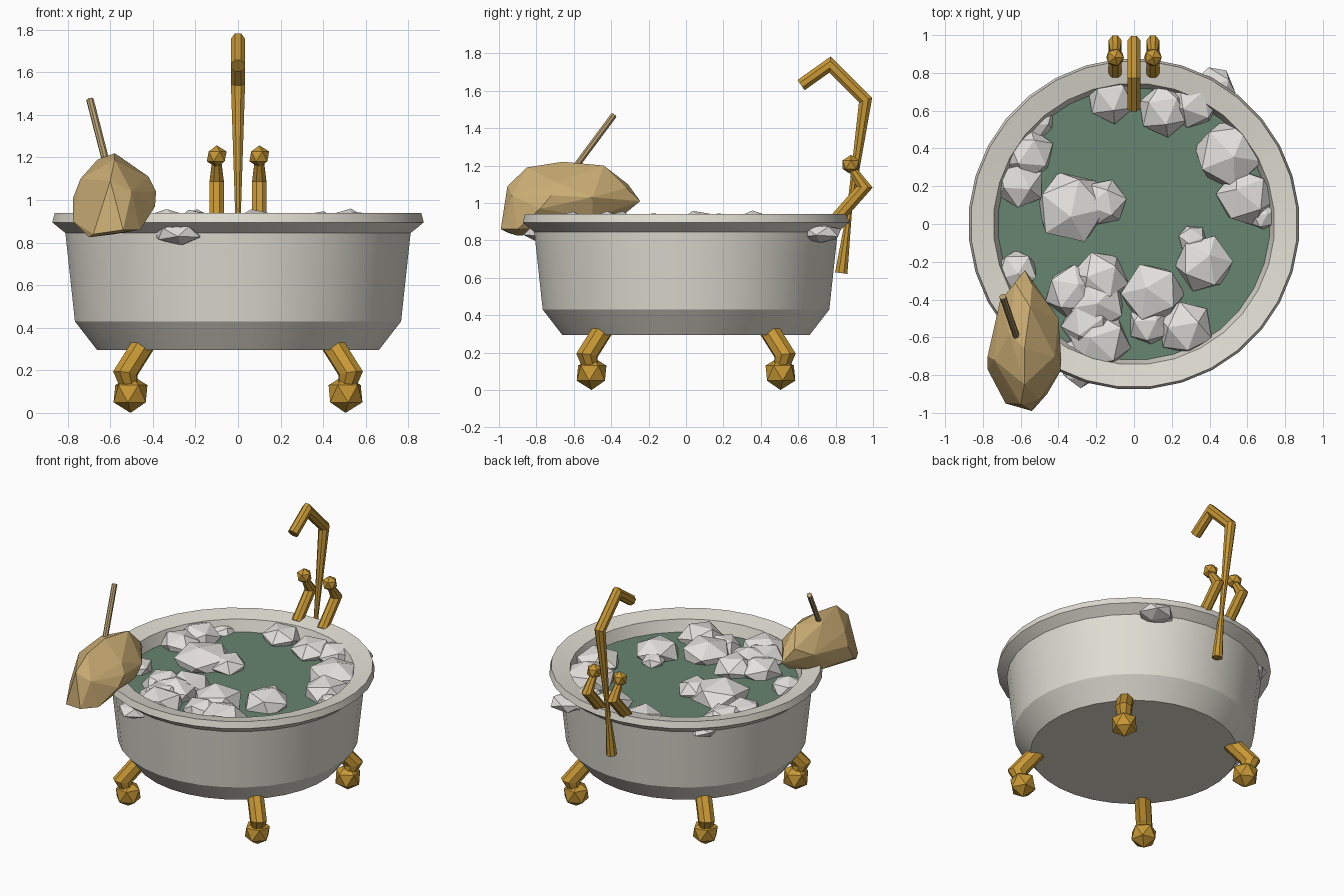
import bpy, bmesh, math, random
from mathutils import Vector, Matrix, Euler

if "Cube" in bpy.data.objects:
    bpy.data.objects.remove(bpy.data.objects["Cube"])

random.seed(4)

def material(name, rgb):
    m = bpy.data.materials.new(name)
    m.diffuse_color = (*rgb, 1)
    m.use_nodes = True
    m.node_tree.nodes["Principled BSDF"].inputs["Base Color"].default_value = m.diffuse_color
    return m

IVORY = material("ivory enamel", (0.74, 0.72, 0.64))
FOAM = material("white foam", (0.77, 0.75, 0.72))
GOLD = material("brass", (0.57, 0.31, 0.035))
WATER = material("green water", (0.135, 0.235, 0.16))
TAN = material("tan", (0.61, 0.43, 0.18))
STICK = material("stick brown", (0.45, 0.33, 0.16))

def finish(bm, name, mat, smooth=None):
    bmesh.ops.recalc_face_normals(bm, faces=bm.faces[:])
    me = bpy.data.meshes.new(name)
    bm.to_mesh(me)
    bm.free()
    me.materials.append(mat)
    if smooth:
        for p in me.polygons:
            p.use_smooth = True
        me.set_sharp_from_angle(angle=math.radians(smooth))
    ob = bpy.data.objects.new(name, me)
    bpy.context.collection.objects.link(ob)
    return ob

def loft(bm, rings):
    """Bridge equal rings of points and cap both ends."""
    rs = [[bm.verts.new(p) for p in ring] for ring in rings]
    n = len(rs[0])
    for a, b in zip(rs, rs[1:]):
        for i in range(n):
            j = (i + 1) % n
            bm.faces.new((a[i], a[j], b[j], b[i]))
    bm.faces.new(rs[0][::-1])
    bm.faces.new(rs[-1])

def tube(bm, path, radii, normal, sides=8):
    """Mitred tube along a planar path whose plane has the given normal."""
    pts = [Vector(p) for p in path]
    N = Vector(normal).normalized()
    rings = []
    for i, p in enumerate(pts):
        t1 = (p - pts[i - 1]).normalized() if i else (pts[1] - p).normalized()
        t2 = (pts[i + 1] - p).normalized() if i < len(pts) - 1 else t1
        T = (t1 + t2).normalized()
        B = N.cross(T) / max(T.dot(t1), 0.65)
        angles = [2 * math.pi * (k + 0.5) / sides for k in range(sides)]
        rings.append([p + radii[i] * (math.cos(a) * N + math.sin(a) * B) for a in angles])
    loft(bm, rings)

def ball(bm, centre, r, scale=(1, 1, 1), rot=(0, 0, 0)):
    m = Matrix.Translation(centre) @ Matrix.Diagonal((*scale, 1)) @ Euler(rot).to_matrix().to_4x4()
    bmesh.ops.create_icosphere(bm, subdivisions=1, radius=r, matrix=m)

def circle(r, z, n=32):
    return [(r * math.cos(2 * math.pi * (i + .5) / n), r * math.sin(2 * math.pi * (i + .5) / n), z)
            for i in range(n)]

# Round tub: outer wall, flared rim, inner wall
bm = bmesh.new()
profile = [(0.665, 0.295), (0.77, 0.43), (0.815, 0.845), (0.877, 0.895),
           (0.865, 0.94), (0.745, 0.915), (0.695, 0.75)]
loft(bm, [circle(r, z) for r, z in profile])
finish(bm, "tub", IVORY, 25)

# Water surface
bm = bmesh.new()
bm.faces.new([bm.verts.new(p) for p in circle(0.722, 0.835)])
finish(bm, "water", WATER)

# Four bent legs with ball feet
for sx, sy, label in ((-1, -1, "front_left"), (1, -1, "front_right"),
                      (-1, 1, "back_left"), (1, 1, "back_right")):
    bm = bmesh.new()
    tube(bm, [(sx * d, sy * d, z) for d, z in ((0.42, 0.36), (0.53, 0.185), (0.505, 0.10))],
         (0.055, 0.055, 0.04), (sy, -sx, 0))
    ball(bm, (sx * 0.505, sy * 0.505, 0.09), 0.09, rot=(0, 0, math.atan2(sy, sx)))
    finish(bm, label + "_leg", GOLD)

# Hooked spout, thin where it passes the rim
bm = bmesh.new()
tube(bm, [(0, 0.83, 0.625), (0, 0.873, 0.95), (0, 0.96, 1.55), (0, 0.77, 1.74), (0, 0.615, 1.63)],
     (0.036, 0.015, 0.036, 0.036, 0.036), (1, 0, 0))
finish(bm, "spout", GOLD)

# Two taps with faceted knobs
for sx, label in ((-1, "left"), (1, "right")):
    x = sx * 0.1
    bm = bmesh.new()
    tube(bm, [(x, 0.80, 0.91), (x, 0.955, 1.085), (x, 0.882, 1.19)], (0.037, 0.037, 0.022), (1, 0, 0))
    ball(bm, (x, 0.882, 1.205), 0.052)
    finish(bm, label + "_tap", GOLD)

# Foam lumps floating on the water: x, y, radius
lumps = [(-.12, .66, .125), (.16, .60, .135), (.32, .64, .13), (.42, .72, .115),
         (-.52, .55, .10), (-.56, .37, .135), (-.60, .21, .125),
         (-.33, .09, .19), (-.16, .115, .12),
         (.50, .37, .18), (.59, .14, .15), (.68, .04, .07),
         (.31, -.08, .075), (.37, -.21, .15),
         (-.62, -.25, .11), (-.33, -.36, .14), (-.18, -.29, .145), (-.20, -.42, .155),
         (-.24, -.53, .14), (-.18, -.62, .16), (.10, -.37, .165), (.08, -.53, .11),
         (.27, -.55, .145), (-.31, -.69, .09), (-.28, -.755, .11)]
bm = bmesh.new()
for x, y, r in lumps:
    rim = math.hypot(x, y) > 0.75
    tilt = [random.uniform(-0.5, 0.5), random.uniform(-0.5, 0.5), random.uniform(0, 6)]
    ball(bm, (x, y, 0.838 if rim else 0.85), r * 1.06, (1, 1, 0.45 if rim else min(0.65, 0.105 / r)), tilt)
finish(bm, "foam", FOAM)

# Faceted lump resting over the front left of the rim
points = [(-.54, -.99, .86), (-.68, -.95, .84), (-.70, -.90, .825), (-.60, -.955, 1.09),
          (-.50, -.93, 1.04), (-.46, -.90, .86), (-.39, -.78, .97), (-.385, -.72, 1.04),
          (-.42, -.70, 1.11), (-.775, -.77, .90), (-.775, -.70, 1.01), (-.74, -.72, 1.10),
          (-.58, -.85, 1.19), (-.58, -.66, 1.22), (-.66, -.58, 1.19), (-.40, -.50, 1.03),
          (-.55, -.44, 1.20), (-.71, -.41, 1.04), (-.63, -.31, 1.10), (-.54, -.32, 1.08),
          (-.577, -.245, 1.01), (-.57, -.33, .94), (-.45, -.50, .92), (-.70, -.50, .90),
          (-.58, -.72, .84), (-.75, -.60, .93)]
bm = bmesh.new()
for p in points:
    bm.verts.new(p)
res = bmesh.ops.convex_hull(bm, input=bm.verts[:])
bmesh.ops.delete(bm, geom=[v for v in bm.verts if not v.link_faces], context='VERTS')
finish(bm, "scrubber_lump", TAN)

# Thin stick standing in the lump
bm = bmesh.new()
a, b = Vector((-.60, -.66, 1.10)), Vector((-.695, -.385, 1.47))
tube(bm, [a, b], (0.018, 0.018), (b - a).cross(Vector((1, 0, 0))), 8)
finish(bm, "stick", STICK)
